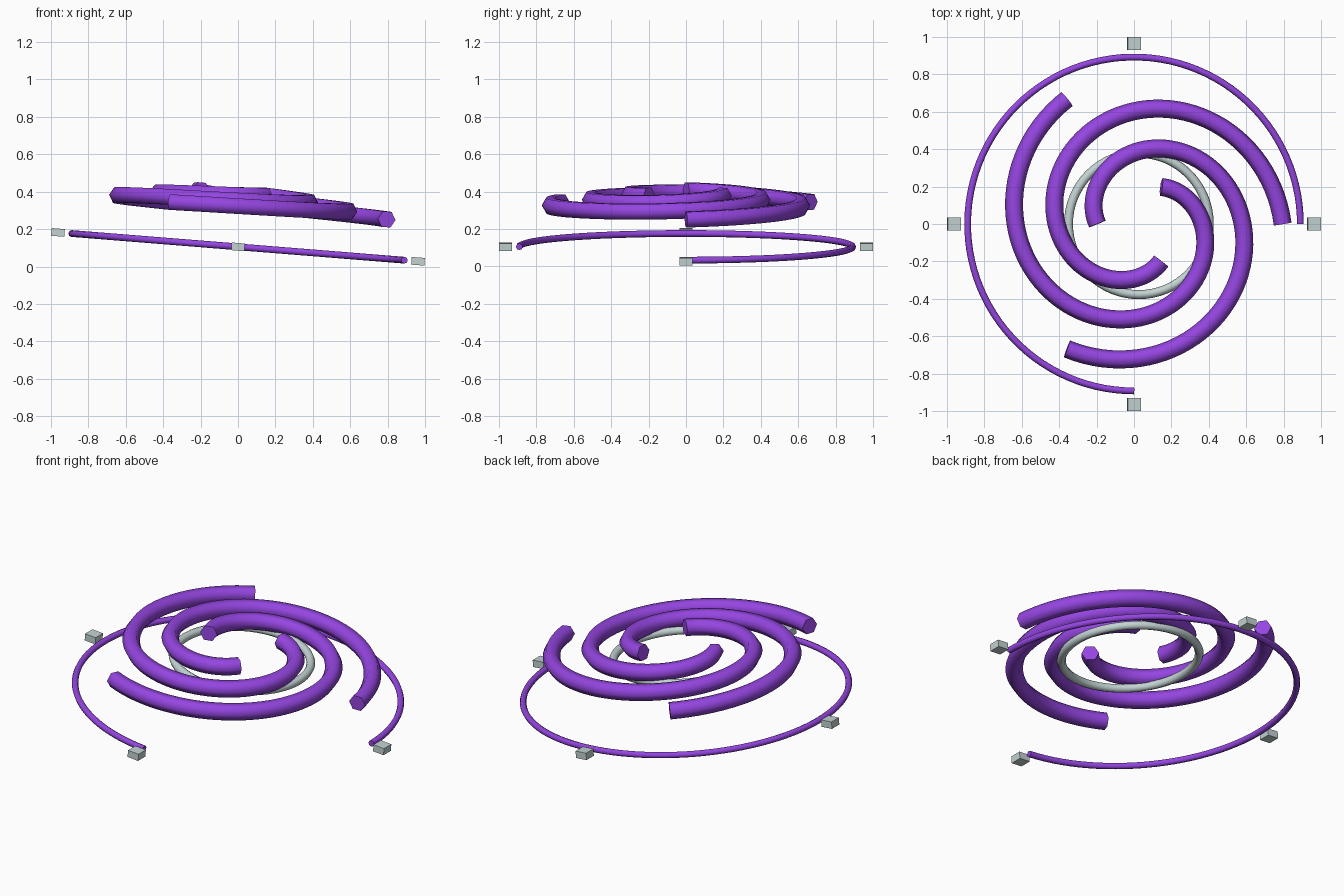
import bpy
import bmesh
import math
from mathutils import Vector

if "Cube" in bpy.data.objects:
    bpy.data.objects.remove(bpy.data.objects["Cube"])

TILT = 0.08


def make_material(name, rgb):
    mat = bpy.data.materials.new(name)
    mat.use_nodes = True
    color = (*rgb, 1)
    mat.diffuse_color = color
    mat.node_tree.nodes["Principled BSDF"].inputs["Base Color"].default_value = color
    return mat


purple = make_material("purple", (0.30, 0.06, 0.75))
pale_grey = make_material("pale grey", (0.55, 0.65, 0.65))


def finish(bm, name, mat, location, smooth):
    bmesh.ops.recalc_face_normals(bm, faces=bm.faces)
    mesh = bpy.data.meshes.new(name)
    bm.to_mesh(mesh)
    bm.free()
    mesh.materials.append(mat)
    obj = bpy.data.objects.new(name, mesh)
    bpy.context.collection.objects.link(obj)
    obj.location = location
    obj.rotation_euler.y = TILT
    if smooth:
        bpy.ops.object.select_all(action="DESELECT")
        obj.select_set(True)
        bpy.context.view_layer.objects.active = obj
        bpy.ops.object.shade_smooth_by_angle(angle=math.radians(65))
    return obj


def sweep(name, path, radius, sides, mat, location, closed=False):
    """Tube with a regular polygon section along a list of points."""
    bm = bmesh.new()
    count = len(path)
    loops = []
    for i, p in enumerate(path):
        if closed:
            tangent = path[(i + 1) % count] - path[i - 1]
        else:
            tangent = path[min(i + 1, count - 1)] - path[max(i - 1, 0)]
        side = tangent.cross(Vector((0, 0, 1))).normalized()
        up = side.cross(tangent).normalized()
        angles = [2 * math.pi * k / sides for k in range(sides)]
        loops.append([bm.verts.new(p + radius * (side * math.cos(a) + up * math.sin(a)))
                      for a in angles])
    for i in range(count if closed else count - 1):
        a, b = loops[i], loops[(i + 1) % count]
        for k in range(sides):
            n = (k + 1) % sides
            bm.faces.new((a[k], a[n], b[n], b[k]))
    if not closed:
        bm.faces.new(loops[0])
        bm.faces.new(loops[-1])
    return finish(bm, name, mat, location, True)


def spiral(start, turn, r0, r1, rise, steps):
    """Points from radius r0 to r1 while turning and rising."""
    points = []
    for i in range(steps + 1):
        u = i / steps
        a = math.radians(start + turn * u)
        r = r0 + (r1 - r0) * u
        points.append(Vector((r * math.cos(a), r * math.sin(a), rise * u)))
    return points


# Three interleaved spiral arms, rising towards the middle
hub = (0.026, 0, 0.313)
for i in range(3):
    sweep(f"spiral_arm_{i + 1}", spiral(120 * i, 300, 0.77, 0.228, 0.076, 80),
          0.048, 6, purple, hub)

# Pale ring under the arms
sweep("inner_ring", spiral(0, 360, 0.377, 0.377, 0, 64)[:-1],
      0.024, 8, pale_grey, hub, closed=True)

# Thin three-quarter outer hoop
base = (0, 0, 0.105)
sweep("outer_hoop", spiral(0, 270, 0.891, 0.891, 0, 80), 0.018, 8, purple, base)

# Small blocks at the four compass points
for i, side in enumerate(("left", "back", "right", "front")):
    a = i * math.pi / 2
    bm = bmesh.new()
    bmesh.ops.create_cube(bm, size=1)
    bmesh.ops.scale(bm, vec=(0.07, 0.07, 0.041), verts=bm.verts)
    offset = Vector((0.964 * math.cos(a), 0.964 * math.sin(a), 0))
    bmesh.ops.translate(bm, vec=offset, verts=bm.verts)
    finish(bm, f"{side}_block", pale_grey, base, False)
